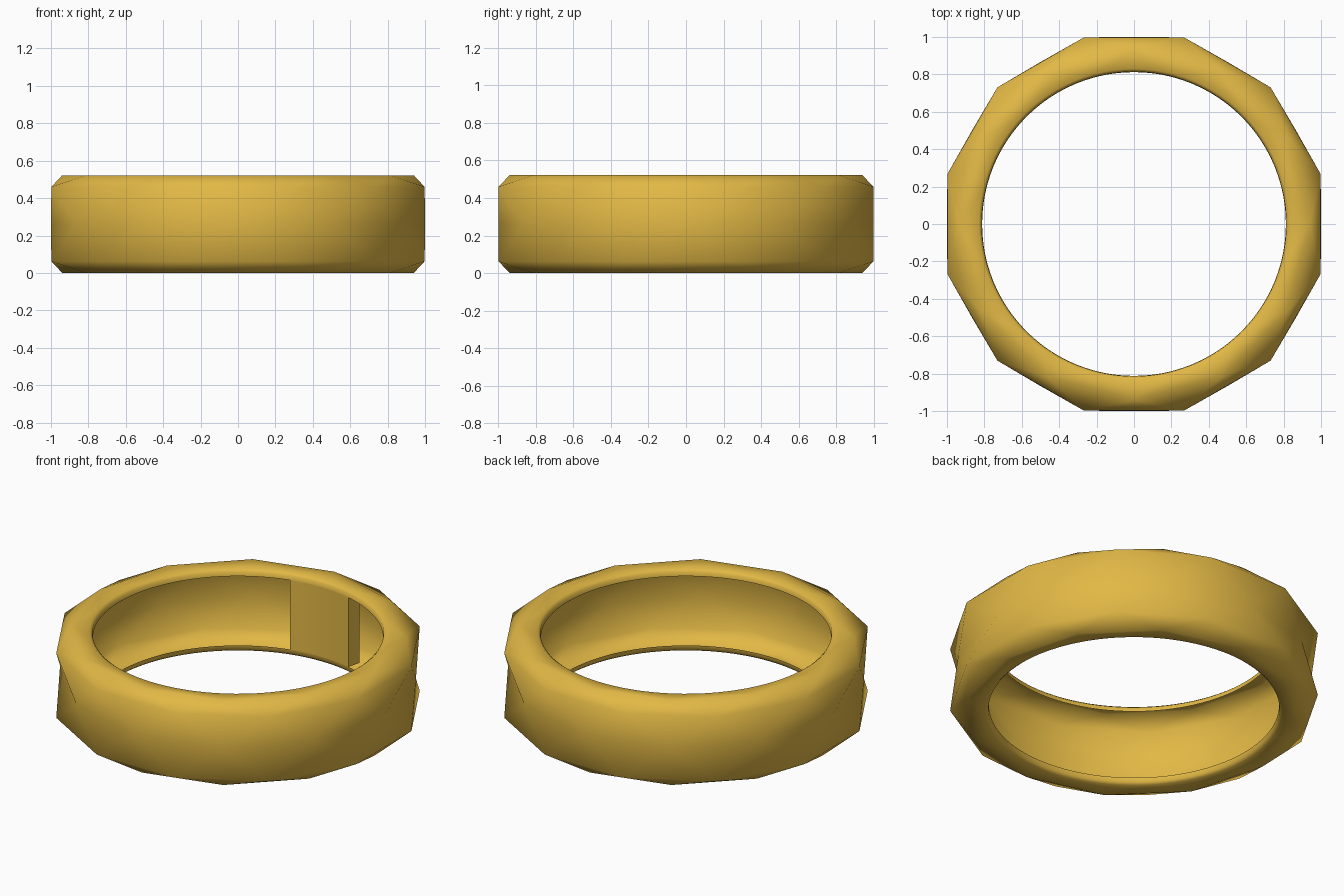
import bpy, bmesh, math

if "Cube" in bpy.data.objects:
    bpy.data.objects.remove(bpy.data.objects["Cube"])

gold = bpy.data.materials.new("gold")
gold.diffuse_color = (0.76, 0.48, 0.06, 1)
gold.use_nodes = True
gold.node_tree.nodes["Principled BSDF"].inputs["Base Color"].default_value = gold.diffuse_color

MID = 0.261         # height of the band's mirror plane
SIDES, SEG = 12, 96
PER = SEG // SIDES


def ring(bm, count, radius, z, offset=0.0):
    return [bm.verts.new((radius * math.cos(2 * math.pi * i / count + offset),
                          radius * math.sin(2 * math.pi * i / count + offset), z))
            for i in range(count)]


def finish(bm, name, angle):
    mesh = bpy.data.meshes.new(name)
    bm.to_mesh(mesh)
    bm.free()
    obj = bpy.data.objects.new(name, mesh)
    bpy.context.collection.objects.link(obj)
    mesh.materials.append(gold)
    bpy.ops.object.select_all(action='DESELECT')
    obj.select_set(True)
    bpy.context.view_layer.objects.active = obj
    bpy.ops.object.shade_smooth_by_angle(angle=math.radians(angle))
    return obj


# Faceted hollow band: a half shell of diamonds, mirrored about the middle
bm = bmesh.new()
half = math.pi / SIDES
equator = ring(bm, SIDES, 1.0, MID)
shoulder = ring(bm, SIDES, 1.033, 0.46, half)
crown = ring(bm, SIDES, 0.94, 0.522)
lip = ring(bm, SEG, 0.83, 0.514)
edge = ring(bm, SEG, 0.815, 0.502)
bore = ring(bm, SEG, 0.812, 0.475)
for i in range(SIDES):
    n = (i + 1) % SIDES
    # diamond halves and the chamfer triangles above them
    bm.faces.new((equator[i], equator[n], shoulder[i]))
    bm.faces.new((equator[n], shoulder[n], shoulder[i]))
    bm.faces.new((shoulder[i], shoulder[n], crown[n]))
    bm.faces.new((shoulder[i], crown[n], crown[i]))
    # fan from each crown point to the round lip
    for j in range(PER * i - PER // 2, PER * i + PER // 2):
        bm.faces.new((crown[i], lip[(j + 1) % SEG], lip[j % SEG]))
    bm.faces.new((crown[i], crown[n], lip[PER * i + PER // 2]))
# rounded inner lip
for a, b in ((lip, edge), (edge, bore)):
    for j in range(SEG):
        k = (j + 1) % SEG
        bm.faces.new((a[j], a[k], b[k], b[j]))

# Mirror to the lower half and weld
geo = bmesh.ops.duplicate(bm, geom=bm.verts[:] + bm.edges[:] + bm.faces[:])["geom"]
for v in [g for g in geo if isinstance(g, bmesh.types.BMVert)]:
    v.co.z = 2 * MID - v.co.z
bmesh.ops.reverse_faces(bm, faces=[g for g in geo if isinstance(g, bmesh.types.BMFace)])
bmesh.ops.remove_doubles(bm, verts=bm.verts[:], dist=0.0005)
finish(bm, "faceted_band", 50)

# Curved plate on the inside at the back, with short side flanges
bm = bmesh.new()
start, end, steps = math.radians(75.5), math.radians(104), 8
path = [(0.895, start)]
path += [(0.812, start + (end - start) * i / steps) for i in range(steps + 1)]
path += [(0.895, end)]
cols = [[bm.verts.new((r * math.cos(a), r * math.sin(a), z)) for z in (0.047, 0.475)]
        for r, a in path]
for a, b in zip(cols, cols[1:]):
    bm.faces.new((a[0], a[1], b[1], b[0]))
finish(bm, "inner_plate", 30)
